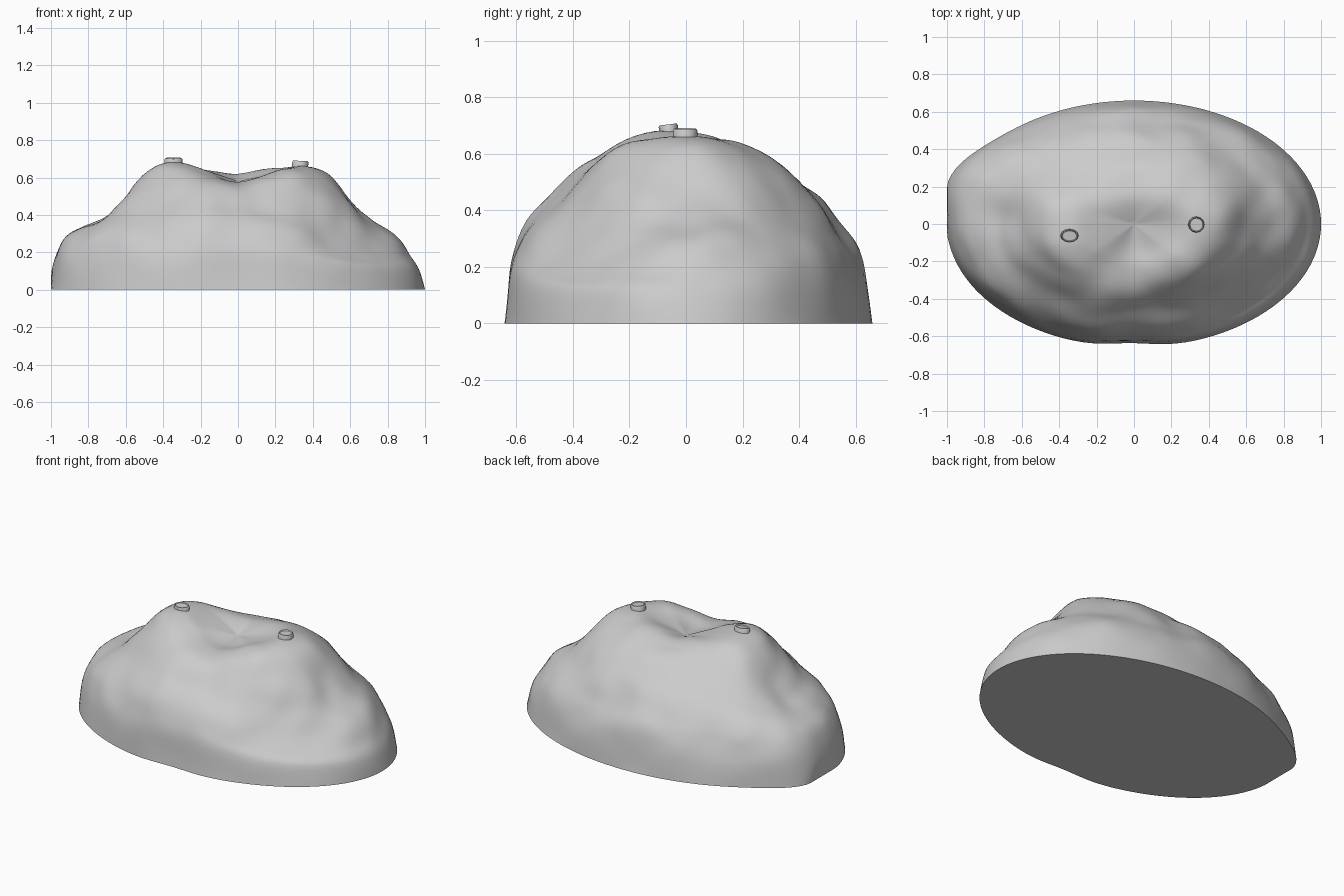
import bpy, bmesh, math
from mathutils import Vector, noise

if "Cube" in bpy.data.objects:
    bpy.data.objects.remove(bpy.data.objects["Cube"])

# Fractions of the base radius, and the height at each for eight directions
FRACTIONS = [1, .97, .92, .84, .72, .60, .48, .35, .20, 0]
PROFILES = [
    [.0, .11, .19, .29, .37, .48, .62, .665, .63, .58],   # right
    [.0, .13, .23, .32, .42, .53, .61, .645, .64, .58],   # back right
    [.0, .14, .26, .34, .44, .50, .57, .61, .62, .58],    # back
    [.0, .15, .26, .34, .42, .50, .58, .64, .64, .58],    # back left
    [.0, .17, .27, .33, .38, .48, .63, .685, .65, .58],   # left
    [.0, .15, .25, .34, .45, .57, .65, .665, .63, .58],   # front left
    [.0, .18, .28, .38, .45, .52, .56, .575, .57, .58],   # front
    [.0, .12, .17, .24, .36, .50, .61, .645, .61, .58],   # front right
]
SEGMENTS, RINGS = 112, 45


def cubic(a, b, c, d, t):
    """Catmull-Rom interpolation between b and c."""
    return b + .5 * t * (c - a + t * (2*a - 5*b + 4*c - d + t * (3*(b - c) + d - a)))


def along(values, u):
    n = len(values) - 1
    i = min(int(u), n - 1)
    return cubic(values[max(i-1, 0)], values[i], values[i+1], values[min(i+2, n)], u - i)


def around(values, u):
    i, n = int(u), len(values)
    return cubic(values[(i-1) % n], values[i % n], values[(i+1) % n], values[(i+2) % n], u - i)


def rock_point(angle, u):
    s = along(FRACTIONS, u)
    z = around([along(p, u) for p in PROFILES], angle / math.tau * 8)
    x, y = math.cos(angle), .66 * math.sin(angle)
    # Blunter left back end, and a shallow dent in the front
    k = 1 + .055 * math.exp(-((angle - 2.75) / .28) ** 2)
    k -= .035 * math.exp(-((angle - 4.70) / .18) ** 2)
    p = Vector((max(-1, x * s * k), y * s * k, max(0, z)))
    # Gentle weathered relief, fading out at the base rim
    q = p * 3.2 + Vector((4.1, 2.3, 7.7))
    fade = min(1, u / 2) * min(1, (9 - u) / 2)
    relief = .022 * noise.noise(q) + .010 * noise.noise(q * 2.1)
    normal = Vector((p.x, p.y * 2, .5)).normalized()
    return p + normal * relief * fade


def add_object(name, bm):
    bmesh.ops.recalc_face_normals(bm, faces=bm.faces)
    mesh = bpy.data.meshes.new(name)
    bm.to_mesh(mesh)
    bm.free()
    obj = bpy.data.objects.new(name, mesh)
    bpy.context.collection.objects.link(obj)
    bpy.ops.object.select_all(action='DESELECT')
    obj.select_set(True)
    bpy.context.view_layer.objects.active = obj
    bpy.ops.object.shade_smooth_by_angle(angle=math.radians(45))
    return obj


def bridge(bm, a, b):
    n = len(a)
    for i in range(n):
        bm.faces.new((a[i], a[(i+1) % n], b[(i+1) % n], b[i]))


# Rock body: rings from the base rim to the saddle on top
bm = bmesh.new()
rings = []
for j in range(RINGS):
    rings.append([bm.verts.new(rock_point(math.tau * i / SEGMENTS, 9 * j / RINGS))
                  for i in range(SEGMENTS)])
for low, high in zip(rings, rings[1:]):
    bridge(bm, low, high)
top = bm.verts.new((0, 0, .58))
for i in range(SEGMENTS):
    bm.faces.new((rings[-1][i], rings[-1][(i+1) % SEGMENTS], top))
bm.faces.new(rings[0])
add_object("rock", bm)


# Small dished studs on the two peaks
def stud(name, location, rx, ry, tilt):
    bm = bmesh.new()
    loops = []
    for f, z in ((1, -.03), (1, .008), (.9, .014), (.8, .008)):
        loops.append([bm.verts.new((rx * f * math.cos(a), ry * f * math.sin(a), z))
                      for a in (math.tau * i / 12 for i in range(12))])
    for a, b in zip(loops, loops[1:]):
        bridge(bm, a, b)
    bm.faces.new(loops[0])
    bm.faces.new(loops[-1])
    obj = add_object(name, bm)
    obj.location = location
    obj.rotation_euler = tilt


stud("left_stud", (-.345, -.062, .69), .048, .034, (.12, 0, 0))
stud("right_stud", (.333, -.003, .675), .043, .043, (0, .05, 0))
